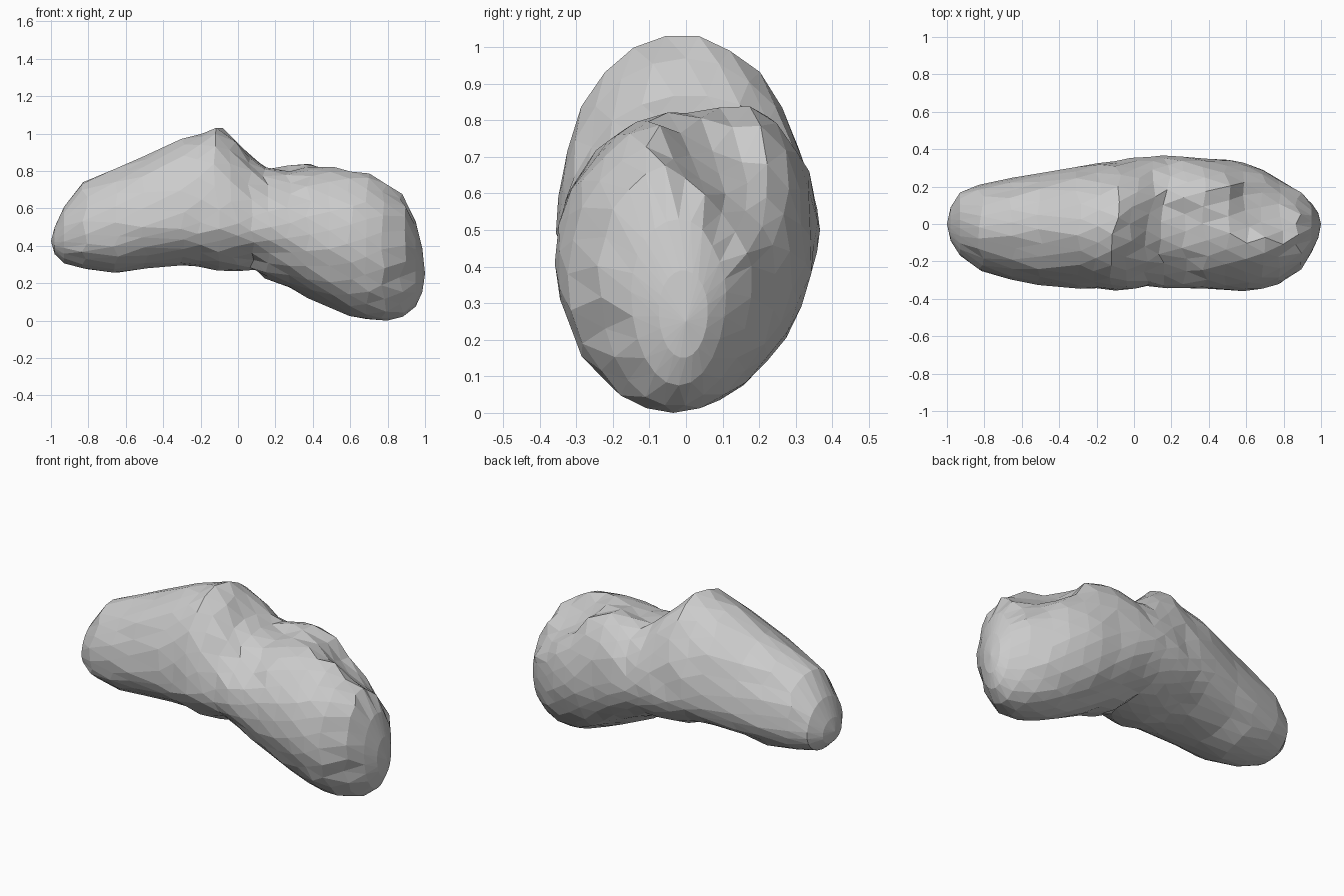
import bpy, bmesh, math, random

if "Cube" in bpy.data.objects:
    bpy.data.objects.remove(bpy.data.objects["Cube"])

random.seed(4)
SIDES = 24

# Cross-sections along the stone: x, bottom z, widest z, top z, front y, back y
SECTIONS = [
    (-0.98, .355, .42, .50, -.09, .09),
    (-0.93, .305, .44, .61, -.17, .17),
    (-0.82, .275, .46, .74, -.25, .215),
    (-0.65, .255, .48, .815, -.30, .245),
    (-0.50, .28, .50, .875, -.325, .27),
    (-0.30, .295, .52, .975, -.345, .31),
    (-0.20, .29, .525, 1.00, -.35, .325),
    (-0.10, .265, .525, 1.035, -.355, .335),
    (-0.01, .265, .52, .97, -.35, .35),
    (0.08, .27, .51, .87, -.335, .36),
    (0.16, .225, .50, .82, -.34, .362),
    (0.27, .175, .48, .80, -.345, .36),
    (0.38, .12, .46, .82, -.345, .35),
    (0.50, .065, .43, .825, -.35, .342),
    (0.60, .025, .41, .81, -.355, .325),
    (0.69, .005, .39, .79, -.35, .29),
    (0.78, 0, .38, .74, -.32, .25),
    (0.88, .018, .36, .68, -.24, .18),
    (0.95, .075, .33, .53, -.15, .11),
    (0.985, .15, .28, .39, -.075, .06),
]


def blob(x, y, cx, cy, rx, ry):
    """Soft round falloff, 1 at the centre and 0 outside the radius."""
    d = ((x - cx) / rx) ** 2 + ((y - cy) / ry) ** 2
    return max(0, 1 - d) ** 0.7


def shape_point(x, y, z, up):
    if up > 0.2:
        # raised back shoulder, then the scooped hollow on the right end
        z += 0.08 * blob(x, y, .34, .24, .22, .17)
        z -= 0.10 * blob(x, y, .72, .09, .24, .16)
        # valley behind the crest runs at a slant
        x += 0.18 * y * max(0, 1 - abs(x - .03) / .3) * up
    # shallow pocket on the front flank and crease below it
    if y < 0:
        y += 0.03 * blob(x, z, .2, .70, .16, .08)
        y += 0.03 * blob(x, z, .08, .34, .14, .06)
    return x, y, z


bm = bmesh.new()
rings = []
for i, (x, bot, mid, top, front, back) in enumerate(SECTIONS):
    ring = []
    inner = 1 < i < len(SECTIONS) - 2
    for k in range(SIDES):
        a = 2 * math.pi * (k + 0.5 * (i % 2)) / SIDES
        c, s = math.cos(a), math.sin(a)
        y = (front + back) / 2 + (back - front) / 2 * c
        z = mid + s * ((top - mid) if s > 0 else (mid - bot))
        px, py, pz = shape_point(x, y, z, s)
        # small irregularities give the chipped facets
        if inner:
            px += random.uniform(-.018, .018)
            if abs(s) < .93:
                f = random.uniform(-.007, .005)
                py += f * c
                pz += f * s
        ring.append(bm.verts.new((px, py, max(pz, 0))))
    rings.append(ring)

# Triangulated skin between staggered rings
for i in range(len(rings) - 1):
    r, q = rings[i], rings[i + 1]
    for k in range(SIDES):
        n = (k + 1) % SIDES
        if i % 2 == 0:
            bm.faces.new((r[k], r[n], q[k]))
            bm.faces.new((r[n], q[n], q[k]))
        else:
            bm.faces.new((r[k], q[n], q[k]))
            bm.faces.new((r[k], r[n], q[n]))

# Rounded end tips
for ring, tip in ((rings[0], (-1, 0, .425)), (rings[-1], (1, 0, .25))):
    t = bm.verts.new(tip)
    for k in range(SIDES):
        bm.faces.new((ring[k], ring[(k + 1) % SIDES], t))

bmesh.ops.recalc_face_normals(bm, faces=bm.faces[:])
mesh = bpy.data.meshes.new("boulder")
bm.to_mesh(mesh)
bm.free()
boulder = bpy.data.objects.new("boulder", mesh)
bpy.context.collection.objects.link(boulder)
